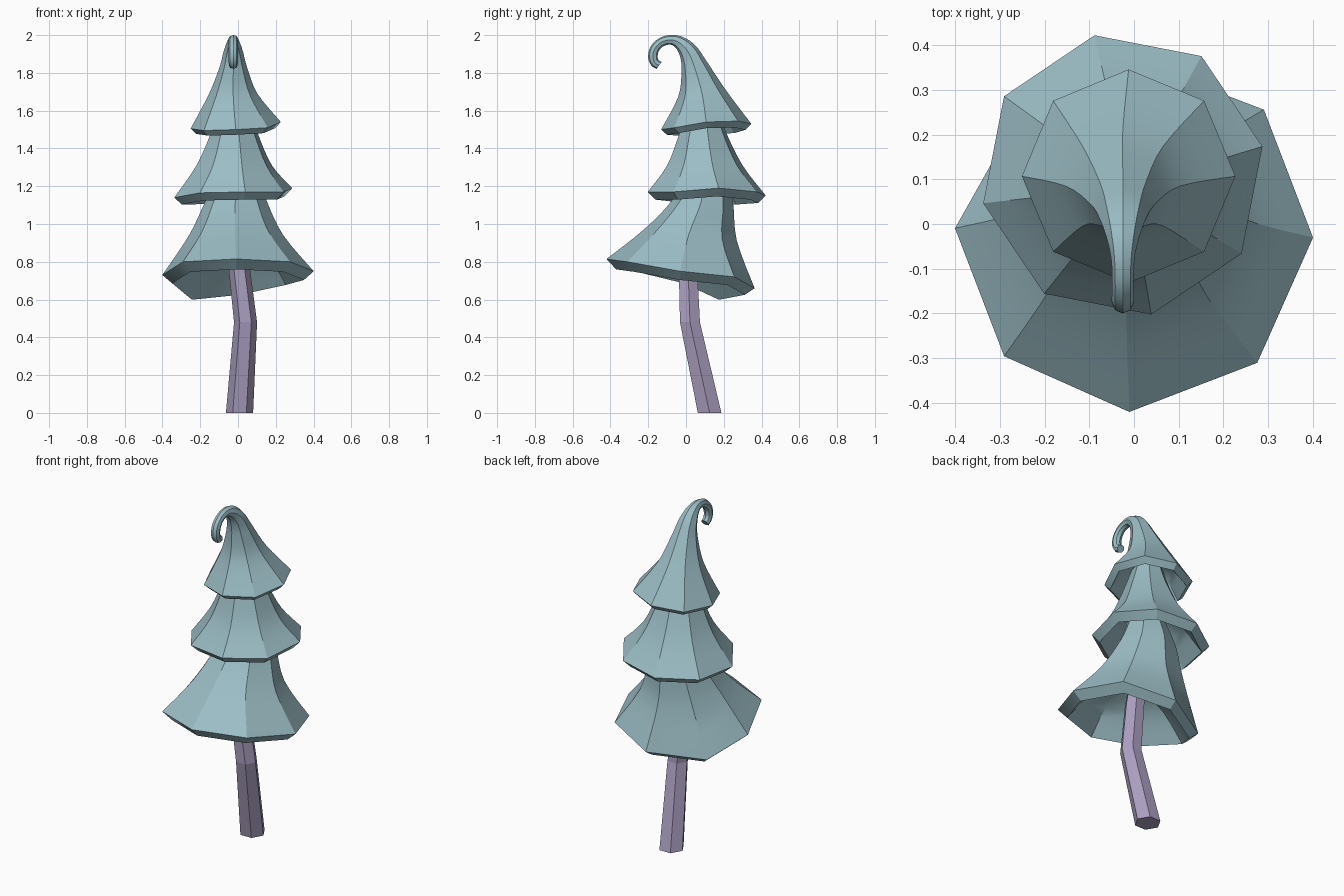
import bpy
import bmesh
from math import sin, cos, radians
from mathutils import Vector

cube = bpy.data.objects.get("Cube")
if cube:
    bpy.data.objects.remove(cube, do_unlink=True)


def make_material(name, color):
    mat = bpy.data.materials.new(name)
    mat.use_nodes = True
    mat.diffuse_color = color
    mat.node_tree.nodes["Principled BSDF"].inputs["Base Color"].default_value = color
    return mat


foliage = make_material("dusty teal foliage", (0.33, 0.51, 0.56, 1))
bark = make_material("muted purple bark", (0.41, 0.35, 0.53, 1))


def ring(center, radius, sides=8, phase=0.0, tilt=0.0):
    """Regular polygon, leaning towards the front as tilt grows."""
    u = Vector((1, 0, 0))
    v = Vector((0, cos(radians(tilt)), sin(radians(tilt))))
    angles = [radians(phase + 360 * i / sides) for i in range(sides)]
    return [Vector(center) + radius * (cos(a) * u + sin(a) * v) for a in angles]


def smooth_rows(rows, steps):
    """Fill in rows along a Catmull-Rom curve through the given rows."""
    result = []
    for i in range(len(rows) - 1):
        before, start, end = rows[max(i - 1, 0)], rows[i], rows[i + 1]
        after = rows[min(i + 2, len(rows) - 1)]
        for k in range(steps):
            t = k / steps
            result.append([
                b + 0.5 * t * ((c - a) + t * ((2 * a - 5 * b + 4 * c - d)
                               + t * (3 * b - a - 3 * c + d)))
                for a, b, c, d in zip(before, start, end, after)])
    return result + [rows[-1]]


def shrink(row, factor, rise):
    """Copy a row, scaled about its middle and moved up."""
    middle = sum(row, Vector()) / len(row)
    return [middle + (p - middle) * factor + Vector((0, 0, rise)) for p in row]


def loft(name, rows, material, smooth=True):
    """Skin closed rows into a capped surface."""
    bm = bmesh.new()
    grid = [[bm.verts.new(p) for p in row] for row in rows]
    for low, high in zip(grid, grid[1:]):
        for i in range(len(low)):
            j = (i + 1) % len(low)
            bm.faces.new((low[i], low[j], high[j], high[i]))
    bm.faces.new(grid[0])
    bm.faces.new(grid[-1])
    bmesh.ops.recalc_face_normals(bm, faces=bm.faces)
    mesh = bpy.data.meshes.new(name)
    bm.to_mesh(mesh)
    bm.free()
    obj = bpy.data.objects.new(name, mesh)
    bpy.context.collection.objects.link(obj)
    mesh.materials.append(material)
    if smooth:
        bpy.ops.object.select_all(action="DESELECT")
        obj.select_set(True)
        bpy.context.view_layer.objects.active = obj
        bpy.ops.object.shade_smooth_by_angle(angle=radians(30))
    return obj


def tier(name, rim, upper, phase, drop):
    """Flared skirt with a bevelled lip and a shallow domed underside.
    upper holds (x, y, z, radius, tilt) for each ring above the rim."""
    rows = [rim] + [ring(u[:3], u[3], phase=phase, tilt=u[4]) for u in upper]
    size = (rim[0] - rim[4]).length / 2
    dome = [shrink(rim, factor, rise * size)
            for factor, rise in ((0.15, 0.5), (0.55, 0.27))]
    dome.append(shrink(rim, 0.87, -drop))
    return loft(name, smooth_rows(dome, 3) + smooth_rows(rows, 4), foliage)


def wavy_rim(center, radius, phase, heights):
    return [Vector((p.x, p.y, z)) for p, z in
            zip(ring((*center, 0), radius, phase=phase), heights)]


# Bent six-sided trunk, running up inside the skirts
trunk_path = [(0.008, 0.125, 0, 0.072), (0.04, 0.021, 0.48, 0.061),
              (0.005, 0.01, 0.78, 0.056), (0, 0.09, 1.15, 0.05),
              (0, 0.1, 1.6, 0.03)]
loft("trunk", [ring(p[:3], p[3], sides=6) for p in trunk_path], bark, smooth=False)

# Lower skirt, tipped up at the front
low_rim = wavy_rim((0, -0.02), 0.401, -1.5,
                   [0.75, 0.72, 0.66, 0.63, 0.73, 0.8, 0.815, 0.8])
low_rim[2].y = 0.363
low_rim[3] = Vector((-0.28, 0.205, 0.63))
tier("lower_skirt", low_rim,
     [(-0.01, 0.02, 0.94, 0.25, -6), (-0.01, 0.085, 1.12, 0.163, 0),
      (0, 0.1, 1.27, 0.1, 0)], -1.5, 0.045)

# Middle skirt
mid_rim = wavy_rim((-0.025, 0.11), 0.319, 11.5,
                   [1.19, 1.17, 1.15, 1.14, 1.14, 1.165, 1.17, 1.17])
tier("middle_skirt", mid_rim,
     [(-0.02, 0.1, 1.31, 0.204, 0), (-0.02, 0.09, 1.48, 0.127, 0),
      (-0.02, 0.09, 1.6, 0.085, 0)], 11.5, 0.04)

# Top skirt, drawn out into a curled tip
top_rim = wavy_rim((-0.012, 0.107), 0.239, 0,
                   [1.54, 1.545, 1.53, 1.51, 1.505, 1.495, 1.5, 1.51])
curl = [(0.085, 1.69, 0.128, 8), (0.045, 1.83, 0.073, 20),
        (0.012, 1.91, 0.052, 38), (-0.032, 1.958, 0.036, 60),
        (-0.08, 1.975, 0.026, 90), (-0.132, 1.962, 0.024, 120),
        (-0.167, 1.925, 0.025, 155), (-0.175, 1.882, 0.025, 185),
        (-0.163, 1.852, 0.024, 215), (-0.142, 1.84, 0.023, 235)]
tier("curled_top_skirt", top_rim,
     [(-0.025, y, z, r, t) for y, z, r, t in curl], 0, 0.03)
